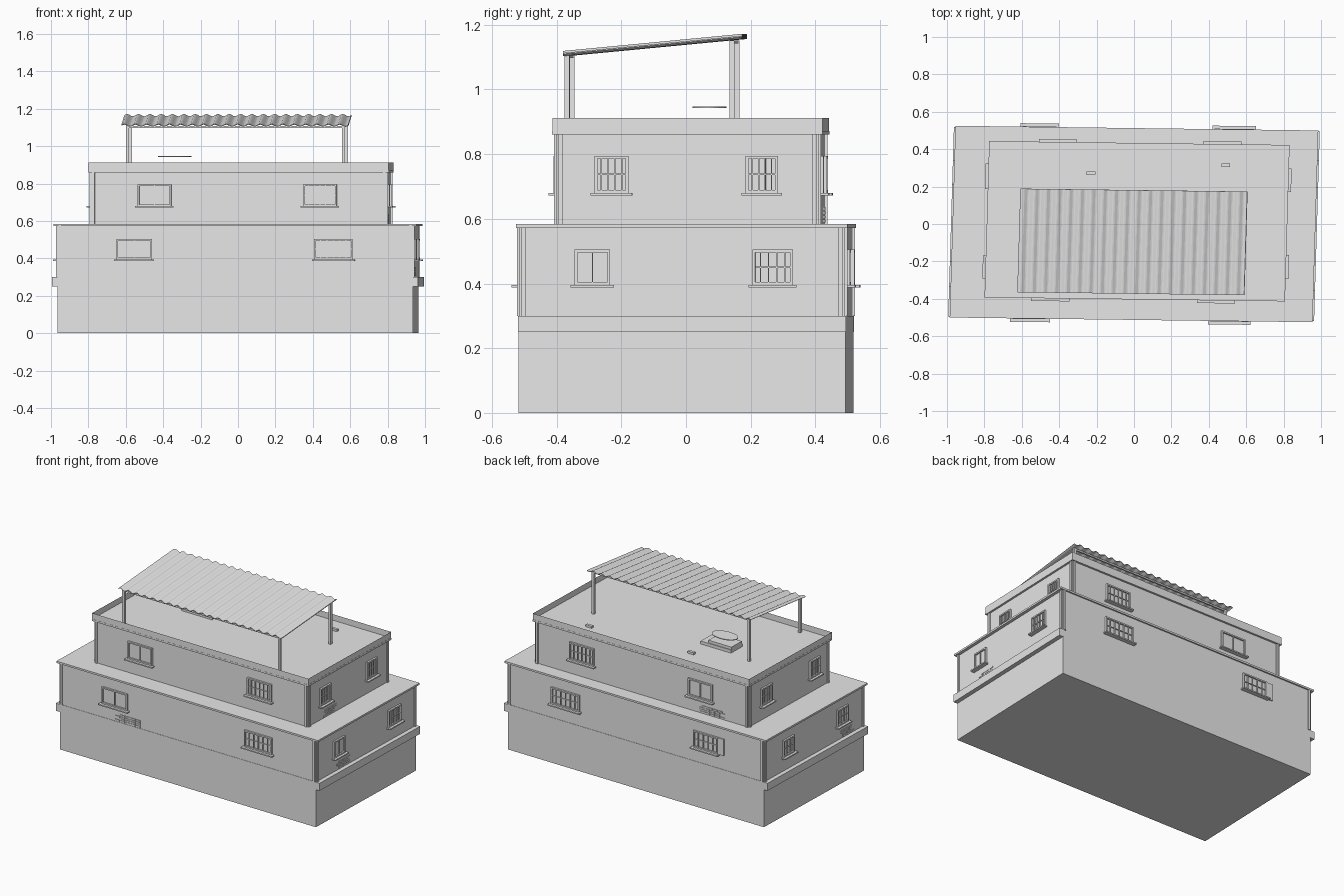
import bpy, bmesh, math, random
from mathutils import Matrix, Vector

random.seed(4)
cube = bpy.data.objects.get("Cube")
if cube:
    bpy.data.objects.remove(cube, do_unlink=True)

grey = bpy.data.materials.new("plain grey")
grey.use_nodes = True
grey.diffuse_color = (0.8, 0.8, 0.8, 1)
grey.node_tree.nodes["Principled BSDF"].inputs["Base Color"].default_value = (0.8, 0.8, 0.8, 1)

# The plan is a slightly skewed rectangle, so every mesh gets the same skew
SKEW = Matrix.Identity(4)
SKEW[0][1] = 0.03
SKEW[1][0] = -0.0129

# Wall planes per storey: half length, half depth, depth centre, length centre
LOWER = (0.95, 0.503, 0, 0)
UPPER = (0.79, 0.405, 0.015, 0.016)


def finish(name, bm):
    mesh = bpy.data.meshes.new(name)
    bm.to_mesh(mesh)
    bm.free()
    mesh.transform(SKEW)
    mesh.materials.append(grey)
    obj = bpy.data.objects.new(name, mesh)
    bpy.context.collection.objects.link(obj)
    return obj


def add_box(bm, x, y, z):
    size = Vector((abs(x[1] - x[0]), abs(y[1] - y[0]), abs(z[1] - z[0])))
    mid = Vector((sum(x), sum(y), sum(z))) / 2
    bmesh.ops.create_cube(bm, size=1, matrix=Matrix.Translation(mid) @ Matrix.Diagonal(size).to_4x4())


def box(name, x, y, z):
    bm = bmesh.new()
    add_box(bm, x, y, z)
    return finish(name, bm)


def slab(name, half_x, half_y, z, centre=(0, 0)):
    cx, cy = centre
    return box(name, (cx - half_x, cx + half_x), (cy - half_y, cy + half_y), z)


def wall_box(bm, storey, side, along, out, z):
    """Box on a wall: along runs with the wall, out is measured from its face."""
    hx, hy, cy, cx = storey
    sign = 1 if side in ("left", "back") else -1
    if side in ("front", "back"):
        add_box(bm, along, [cy + sign * (hy + o) for o in out], z)
    else:
        add_box(bm, [cx + sign * (hx + o) for o in out], along, z)


def window(name, storey, side, mid, width, z0, z1, bars, rows, shutter=False):
    bm = bmesh.new()
    a0, a1, rim = mid - width / 2, mid + width / 2, 0.009

    def part(along, out, z):
        wall_box(bm, storey, side, along, out, z)

    part((a0, a1), (-0.002, 0.002), (z0, z1))
    for a in (a0, a1 - rim):
        part((a, a + rim), (0, 0.012), (z0, z1))
    for z in (z0, z1 - rim):
        part((a0 + rim, a1 - rim), (0, 0.012), (z, z + rim))
    for i in range(1, bars + 1):
        a = a0 + width * i / (bars + 1)
        part((a - 0.002, a + 0.002), (0.002, 0.009), (z0 + rim, z1 - rim))
    for i in range(1, rows + 1):
        z = z0 + (z1 - z0) * i / (rows + 1)
        part((a0 + rim, a1 - rim), (0.002, 0.008), (z - 0.002, z + 0.002))
    part((a0 - 0.012, a1 + 0.012), (0, 0.028), (z0 - 0.008, z0))
    if shutter:
        part((a0 - 0.045, a0 - 0.002), (0, 0.008), (z0, z1))
    finish(name, bm)


def bricks(name, storey, side, start, end, z0, rows=4):
    bm = bmesh.new()
    length, height = 0.038, 0.0125
    for r in range(rows):
        a = start + (r % 2) * length / 2 + random.choice((0, length / 2))
        while a + length <= end + 0.01:
            z = z0 + r * height
            wall_box(bm, storey, side, (a, a + length - 0.003), (0, 0.004), (z, z + height - 0.002))
            a += length
    finish(name, bm)


# Main masses
slab("base", 0.95, 0.505, (0, 0.30))
slab("lower_storey", LOWER[0], LOWER[1], (0.30, 0.572))
slab("lower_roof_slab", 0.97, 0.5125, (0.572, 0.584))
slab("upper_storey", UPPER[0], UPPER[1], (0.584, 0.86), (0.016, 0.015))
slab("upper_roof_slab", 0.803, 0.418, (0.86, 0.872), (0.016, 0.015))

# Ledges along the two short sides
for name, s in (("left_ledge", 1), ("right_ledge", -1)):
    box(name, (s * 0.94, s * 0.978), (-0.507, 0.507), (0.25, 0.30))

# Vertical strips beside every corner
for label, storey, z in (("lower", LOWER, (0.30, 0.572)), ("upper", UPPER, (0.584, 0.86))):
    bm = bmesh.new()
    for side in ("front", "back", "left", "right"):
        long_side = side in ("front", "back")
        half, mid = (storey[0], storey[3]) if long_side else (storey[1], storey[2])
        for s in (-1, 1):
            wall_box(bm, storey, side, (mid + s * (half - 0.005), mid + s * (half - 0.02)), (0, 0.008), z)
    finish(label + "_corner_strips", bm)

# Parapet: thin sheet that faces inward over the roof
bm = bmesh.new()
ring = [(0.016 + sx * 0.802, 0.015 + sy * 0.417) for sx, sy in ((-1, -1), (1, -1), (1, 1), (-1, 1))]
low = [bm.verts.new((x, y, 0.872)) for x, y in ring]
top = [bm.verts.new((x, y, 0.912)) for x, y in ring]
for i in range(4):
    j = (i + 1) % 4
    bm.faces.new((low[j], low[i], top[i], top[j]))
finish("parapet", bm)

# Windows: side, position, width, upright bars, cross bars
for side, mid, width, bars, rows in (
        ("front", -0.54, 0.19, 1, 0), ("front", 0.525, 0.205, 5, 1),
        ("back", 0.52, 0.21, 5, 1), ("back", -0.52, 0.18, 4, 1),
        ("left", -0.277, 0.11, 1, 0), ("left", 0.28, 0.125, 4, 1),
        ("right", -0.28, 0.11, 2, 1), ("right", 0.262, 0.11, 2, 1)):
    window(side + "_lower_window", LOWER, side, mid, width, 0.395, 0.505, bars, rows,
           shutter=(side == "back" and mid < 0))
for side, mid, width, bars, rows in (
        ("front", -0.435, 0.18, 1, 0), ("front", 0.45, 0.18, 5, 1),
        ("back", 0.46, 0.18, 5, 1), ("back", -0.42, 0.18, 1, 0),
        ("left", -0.22, 0.105, 4, 1), ("left", 0.245, 0.10, 4, 1),
        ("right", -0.24, 0.10, 3, 1), ("right", 0.245, 0.11, 3, 1)):
    window(side + "_upper_window", UPPER, side, mid, width, 0.68, 0.795, bars, rows)

# Patches of bare brick
bricks("front_lower_bricks", LOWER, "front", -0.54, -0.34, 0.305)
bricks("left_lower_bricks", LOWER, "left", -0.295, -0.155, 0.305)
bricks("right_lower_bricks", LOWER, "right", -0.40, -0.26, 0.305)
bricks("left_upper_bricks", UPPER, "left", -0.235, -0.11, 0.588)
bricks("back_upper_bricks", UPPER, "back", -0.60, -0.42, 0.588)

# Canopy posts and rails
for end, y, height in (("front", -0.36, 1.108), ("back", 0.15, 1.152)):
    for side, x in (("right", -0.58), ("left", 0.575)):
        box(f"{end}_{side}_post", (x - 0.008, x + 0.008), (y - 0.008, y + 0.008), (0.872, height))
    box(end + "_rail", (-0.58, 0.575), (y - 0.005, y + 0.005), (height - 0.01, height))

# Corrugated canopy sheet
bm = bmesh.new()
waves, steps = 20, 8
previous = None
for i in range(waves * steps + 1):
    x = -0.613 + 1.213 * i / (waves * steps)
    ripple = 0.006 * math.sin(2 * math.pi * i / steps)
    pair = [bm.verts.new((x, y, z + ripple)) for y, z in ((-0.373, 1.113), (0.181, 1.166))]
    if previous:
        bm.faces.new((previous[0], pair[0], pair[1], previous[1]))
    previous = pair
canopy = finish("canopy_sheet", bm)
thick = canopy.modifiers.new("thickness", "SOLIDIFY")
thick.thickness = 0.004

# Water tank with a floating oval lid, and small roof vents
box("tank_platform", (-0.425, -0.20), (0.01, 0.125), (0.872, 0.892))
box("tank_body", (-0.425, -0.255), (0.015, 0.12), (0.892, 0.91))
bm = bmesh.new()
bmesh.ops.create_cone(bm, cap_ends=True, segments=24, radius1=1, radius2=1, depth=1,
                      matrix=Matrix.Translation((-0.34, 0.068, 0.945)) @ Matrix.Diagonal((0.09, 0.053, 0.005, 1)))
finish("tank_lid", bm)
for name, x, y in (("right_vent", -0.238, 0.268), ("left_vent", 0.48, 0.321)):
    box(name, (x - 0.023, x + 0.023), (y - 0.009, y + 0.009), (0.872, 0.886))
